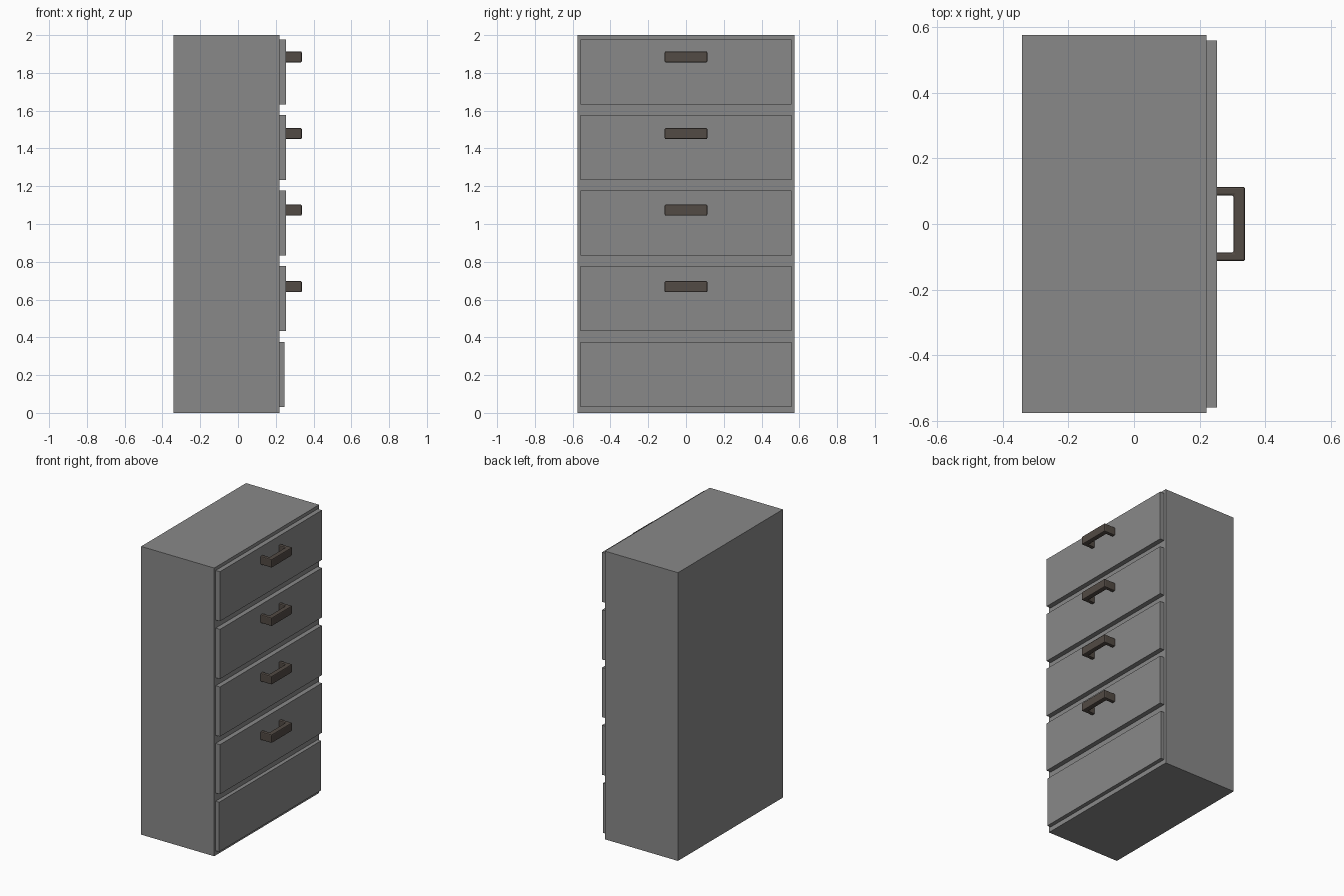
import bpy, bmesh

if "Cube" in bpy.data.objects:
    bpy.data.objects.remove(bpy.data.objects["Cube"])


def material(name, rgb):
    m = bpy.data.materials.new(name)
    m.diffuse_color = (*rgb, 1)
    m.use_nodes = True
    m.node_tree.nodes["Principled BSDF"].inputs["Base Color"].default_value = m.diffuse_color
    return m


grey = material("cabinet grey", (0.25, 0.25, 0.25))
brown = material("handle dark brown", (0.085, 0.069, 0.058))


def finish(name, bm, mat):
    bmesh.ops.recalc_face_normals(bm, faces=bm.faces)
    me = bpy.data.meshes.new(name)
    bm.to_mesh(me)
    bm.free()
    me.materials.append(mat)
    ob = bpy.data.objects.new(name, me)
    bpy.context.collection.objects.link(ob)
    return ob


def box(name, x0, x1, half_y, z0, z1, mat):
    bm = bmesh.new()
    bmesh.ops.create_cube(bm, size=1)
    for v in bm.verts:
        v.co.x = x0 if v.co.x < 0 else x1
        v.co.y *= 2 * half_y
        v.co.z = z0 if v.co.z < 0 else z1
    return finish(name, bm, mat)


def handle(name, z0, z1):
    # U-shaped pull: outline seen from above, extruded upwards
    back, inner, outer, hi, ho = 0.25, 0.303, 0.338, 0.087, 0.113
    outline = [(back, -ho), (outer, -ho), (outer, ho), (back, ho),
               (back, hi), (inner, hi), (inner, -hi), (back, -hi)]
    bm = bmesh.new()
    face = bm.faces.new([bm.verts.new((x, y, z0)) for x, y in outline])
    top = bmesh.ops.extrude_face_region(bm, geom=[face])["geom"]
    for v in top:
        if isinstance(v, bmesh.types.BMVert):
            v.co.z = z1
    # soften every edge except those against the drawer
    edges = [e for e in bm.edges if any(v.co.x > back + 0.01 for v in e.verts)]
    bmesh.ops.recalc_face_normals(bm, faces=bm.faces)
    bmesh.ops.bevel(bm, geom=edges, offset=0.006, segments=2, profile=0.5,
                    affect='EDGES', clamp_overlap=True)
    return finish(name, bm, brown)


# Cabinet carcass
box("cabinet_body", -0.341, 0.22, 0.575, 0, 2, grey)

# Drawer fronts with pulls, and the plain panel at the bottom
for i in range(4):
    z = 0.433 + 0.4 * i
    box(f"drawer_front_{i + 1}", 0.219, 0.253, 0.559, z, z + 0.344, grey)
    hz = 0.639 + 0.4055 * i
    handle(f"drawer_handle_{i + 1}", hz, hz + 0.058)
box("bottom_panel", 0.219, 0.247, 0.559, 0.032, 0.376, grey)
